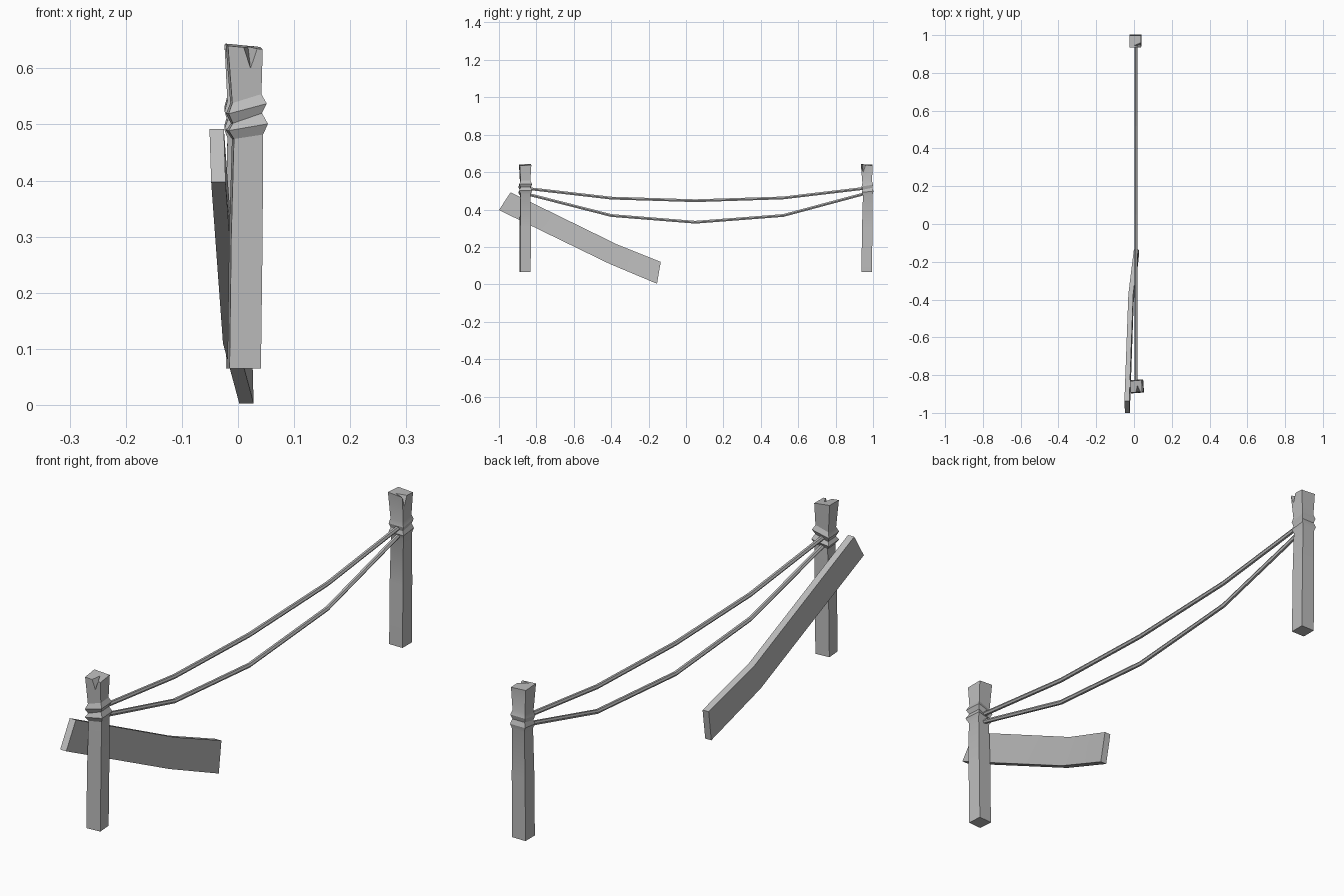
import bpy, bmesh, math
from mathutils import Vector, Matrix

cube = bpy.data.objects.get("Cube")
if cube:
    bpy.data.objects.remove(cube)

# Single weathered grey
grey = bpy.data.materials.new("weathered_grey")
grey.use_nodes = True
grey.diffuse_color = (0.5, 0.5, 0.5, 1)
grey.node_tree.nodes["Principled BSDF"].inputs["Base Color"].default_value = (0.5, 0.5, 0.5, 1)


def finish(bm, name):
    bmesh.ops.recalc_face_normals(bm, faces=bm.faces)
    mesh = bpy.data.meshes.new(name)
    bm.to_mesh(mesh)
    bm.free()
    mesh.materials.append(grey)
    obj = bpy.data.objects.new(name, mesh)
    bpy.context.collection.objects.link(obj)
    return obj


def select(obj):
    bpy.ops.object.select_all(action='DESELECT')
    obj.select_set(True)
    bpy.context.view_layer.objects.active = obj


def loft(sections, name):
    """Bridge a row of matching closed cross-sections and cap both ends."""
    bm = bmesh.new()
    rows = [[bm.verts.new(p) for p in s] for s in sections]
    n = len(rows[0])
    for a, b in zip(rows, rows[1:]):
        for i in range(n):
            j = (i + 1) % n
            bm.faces.new((a[i], a[j], b[j], b[i]))
    bm.faces.new(rows[0])
    bm.faces.new(rows[-1])
    return finish(bm, name)


CORNERS = [(-1, -1), (1, -1), (1, 1), (-1, 1)]


def post(name, x, y, turn, bulge, chip):
    # height, lean, half width, extra width at rope grooves, tilt
    profile = [(0.065, 0, 0.028, 0, 0), (0.30, 0.003, 0.028, 0, 0),
               (0.478, 0.006, 0.026, 0, 0.004), (0.495, 0.005, 0.027, 0.008, 0.006),
               (0.511, 0.004, 0.026, 0, 0.009), (0.528, 0.004, 0.027, 0.007, 0.009),
               (0.546, 0.003, 0.026, 0, 0.008), (0.639, 0, 0.031, 0, -0.003)]
    sections = []
    for z, lean, half, extra, tilt in profile:
        h = half + extra * bulge
        sections.append([(lean + sx * h, sy * h, z + tilt * bulge * sx + 0.002 * sy * (z > 0.6))
                         for sx, sy in CORNERS])
    obj = loft(sections, name)

    # Split chip in the top
    bm = bmesh.new()
    cx, w = chip
    v = [bm.verts.new(p) for p in [(cx - w, -0.04, 0.66), (cx + w, -0.04, 0.66),
                                   (cx, -0.04, 0.588), (cx - 0.004, 0.024, 0.66)]]
    for tri in ((0, 1, 2), (0, 1, 3), (1, 2, 3), (0, 2, 3)):
        bm.faces.new([v[i] for i in tri])
    cutter = finish(bm, "chip_cutter")
    cutter.hide_render = True
    mod = obj.modifiers.new("chip", 'BOOLEAN')
    mod.operation = 'DIFFERENCE'
    mod.solver = 'EXACT'
    mod.object = cutter
    select(obj)
    bpy.ops.object.modifier_apply(modifier=mod.name)
    bpy.data.objects.remove(cutter)

    obj.data.transform(Matrix.Translation((x, y, 0)) @ Matrix.Rotation(turn, 4, 'Z'))
    bpy.ops.object.shade_smooth_by_angle(angle=math.radians(25))
    return obj


post("front_post", 0.011, -0.86, math.radians(4), 1.0, (0.010, 0.023))
post("back_post", 0.007, 0.966, math.radians(90), 0.55, (-0.018, 0.024))

# Sagging ropes between the posts
SPAN = [-0.87, -0.40, 0.05, 0.52, 0.96]


def rope(name, heights, radius=0.0085, sides=6):
    pts = [Vector((0.011, y, z)) for y, z in zip(SPAN, heights)]
    sections = []
    for i, p in enumerate(pts):
        along = (pts[min(i + 1, len(pts) - 1)] - pts[max(i - 1, 0)]).normalized()
        up = Vector((1, 0, 0)).cross(along)
        ring = []
        for k in range(sides):
            a = math.tau * k / sides
            ring.append(p + radius * (math.cos(a) * Vector((1, 0, 0)) + math.sin(a) * up))
        sections.append(ring)
    return loft(sections, name)


rope("upper_rope", [0.515, 0.461, 0.447, 0.462, 0.514])
rope("lower_rope", [0.488, 0.368, 0.332, 0.368, 0.486])

# Fallen plank leaning on the front post: x, bottom (y, z), top (y, z)
stations = [(-0.035, (-1.0, 0.397), (-0.938, 0.492)),
            (-0.014, (-0.41, 0.110), (-0.37, 0.214)),
            (0.015, (-0.155, 0.003), (-0.135, 0.120))]
T = 0.0128
plank = loft([[(x - T, *lo), (x + T, *lo), (x + T - 0.003, *hi), (x - T - 0.003, *hi)]
              for x, lo, hi in stations], "fallen_plank")
select(plank)
bpy.ops.object.shade_smooth_by_angle(angle=math.radians(25))
bpy.ops.object.select_all(action='DESELECT')
